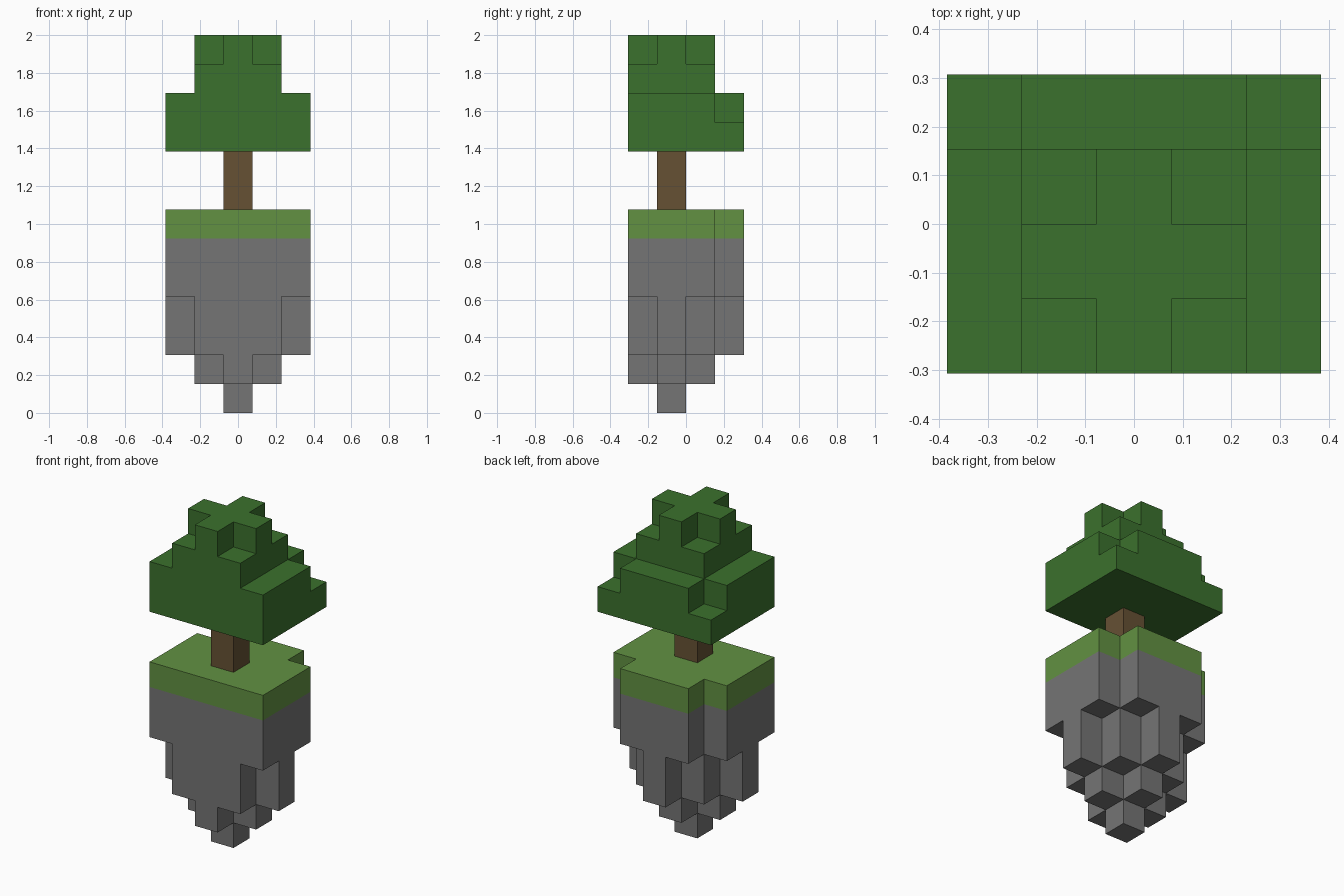
import bpy
import bmesh
import math
from mathutils import Vector

if "Cube" in bpy.data.objects:
    bpy.data.objects.remove(bpy.data.objects["Cube"], do_unlink=True)

UNIT = 2 / 13                           # edge of one block
CENTRE = Vector((0, -0.5, 0.5))         # centre of the block under the trunk
AXES = [Vector(a) for a in ((1, 0, 0), (0, 1, 0), (0, 0, 1))]


def linear(c):
    c /= 255
    return c / 12.92 if c <= 0.04045 else ((c + 0.055) / 1.055) ** 2.4


def material(name, rgb):
    colour = (*[linear(c) for c in rgb], 1)
    mat = bpy.data.materials.new(name)
    mat.use_nodes = True
    mat.diffuse_color = colour
    shader = mat.node_tree.nodes["Principled BSDF"]
    shader.inputs["Base Color"].default_value = colour
    shader.inputs["Roughness"].default_value = 0.9
    return mat


def layer(z, reach, steps):
    """Blocks of one level: a square of the given reach, corners cut by step count."""
    return {(x, y, z) for x in range(-reach, reach + 1)
            for y in range(max(-reach, -1), reach + 1)
            if abs(x) + abs(y) <= steps}


def block_part(name, mat, layers):
    """Outer skin of all blocks in the layers, with flat areas merged."""
    cells = set().union(*[layer(*spec) for spec in layers])
    bm = bmesh.new()
    for cell in cells:
        for i, axis in enumerate(AXES):
            for side in (-1, 1):
                normal = axis * side
                if tuple(int(c) for c in Vector(cell) + normal) in cells:
                    continue
                u = AXES[(i + 1) % 3] * side
                v = AXES[(i + 2) % 3]
                mid = Vector(cell) + CENTRE + normal / 2
                corners = ((-1, -1), (1, -1), (1, 1), (-1, 1))
                bm.faces.new([bm.verts.new((mid + u * a / 2 + v * b / 2) * UNIT)
                              for a, b in corners])
    bmesh.ops.remove_doubles(bm, verts=bm.verts[:], dist=UNIT / 100)
    bmesh.ops.dissolve_limit(bm, angle_limit=math.radians(1),
                             verts=bm.verts[:], edges=bm.edges[:])
    mesh = bpy.data.meshes.new(name)
    bm.to_mesh(mesh)
    bm.free()
    mesh.materials.append(mat)
    obj = bpy.data.objects.new(name, mesh)
    bpy.context.collection.objects.link(obj)
    return obj


# Floating rock, widening upwards: (level, reach, steps)
block_part("rock", material("stone grey", (117, 117, 117)),
           [(0, 0, 0), (1, 1, 1), (2, 2, 2), (3, 2, 2), (4, 2, 3), (5, 2, 3)])

# Turf on top of the rock
block_part("grass", material("grass green", (98, 145, 66)), [(6, 2, 3)])

# Tree
block_part("trunk", material("bark brown", (102, 81, 52)), [(7, 0, 0), (8, 0, 0)])
block_part("foliage", material("leaf green", (59, 113, 45)),
           [(9, 2, 4), (10, 2, 3), (11, 1, 2), (12, 1, 1)])
